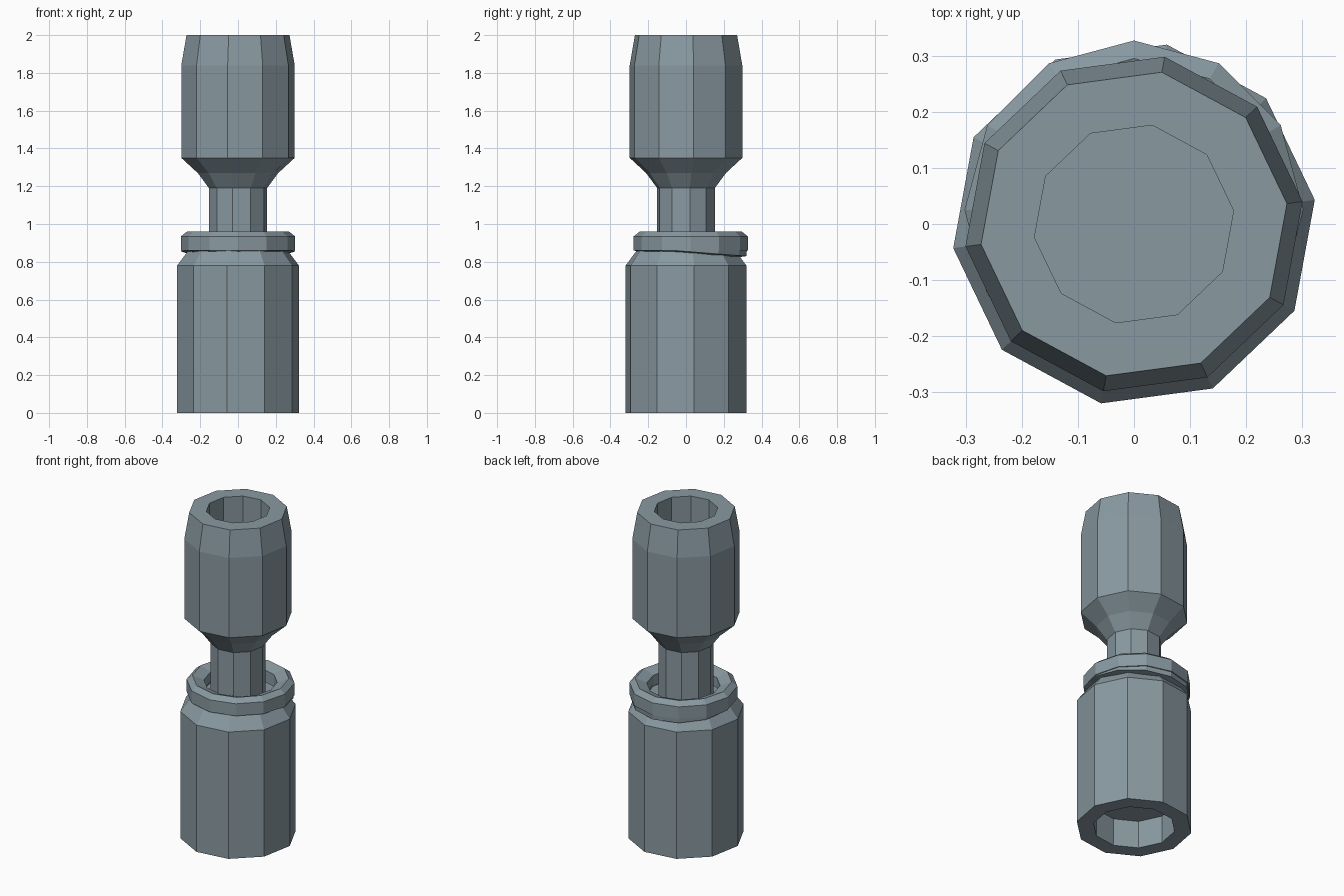
import bpy, bmesh, math
from mathutils import Matrix

if "Cube" in bpy.data.objects:
    bpy.data.objects.remove(bpy.data.objects["Cube"])

slate = bpy.data.materials.new("slate")
slate.diffuse_color = (0.25, 0.32, 0.356, 1)
slate.use_nodes = True
slate.node_tree.nodes["Principled BSDF"].inputs["Base Color"].default_value = slate.diffuse_color


def add_object(name, bm, matrix=None):
    bmesh.ops.recalc_face_normals(bm, faces=bm.faces)
    mesh = bpy.data.meshes.new(name)
    bm.to_mesh(mesh)
    bm.free()
    mesh.materials.append(slate)
    obj = bpy.data.objects.new(name, mesh)
    bpy.context.collection.objects.link(obj)
    if matrix:
        obj.matrix_world = matrix
    return obj


def lathe(name, profile, sides, start=0.0, closed=False, matrix=None):
    """Spin an (r, z) profile; open profiles get flat caps at both ends."""
    bm = bmesh.new()
    rings = []
    for r, z in profile:
        rings.append([bm.verts.new((r * math.cos(start + math.tau * i / sides),
                                    r * math.sin(start + math.tau * i / sides), z))
                      for i in range(sides)])
    pairs = list(zip(rings, rings[1:]))
    if closed:
        pairs.append((rings[-1], rings[0]))
    else:
        bm.faces.new(rings[0])
        bm.faces.new(rings[-1])
    for a, b in pairs:
        for i in range(sides):
            j = (i + 1) % sides
            bm.faces.new((a[i], a[j], b[j], b[i]))
    return add_object(name, bm, matrix)


# Turned body: bottom socket, lower barrel, neck, flare, upper barrel, top socket
lathe("body", [(0.23, 0.17), (0.23, 0), (0.325, 0), (0.325, 0.78), (0.265, 0.86),
               (0.155, 0.86), (0.155, 1.19), (0.215, 1.27), (0.303, 1.35),
               (0.303, 1.84), (0.275, 2.0), (0.179, 2.0), (0.179, 1.75)],
      10, start=math.radians(7.6))

# Loose split ring: a level coil and a slightly tilted coil beneath it
lathe("ring_upper_coil",
      [(0.302, -0.045), (0.302, 0.03), (0.27, 0.055), (0.205, 0.03), (0.205, -0.03), (0.26, -0.055)],
      12, closed=True, matrix=Matrix.Translation((0, 0.025, 0.905)))
lathe("ring_lower_coil",
      [(0.298, -0.03), (0.298, 0.02), (0.26, 0.04), (0.21, 0.02), (0.21, -0.02), (0.26, -0.038)],
      12, closed=True,
      matrix=Matrix.Translation((0, 0.025, 0.883)) @ Matrix.Rotation(math.radians(-4.5), 4, 'X'))
